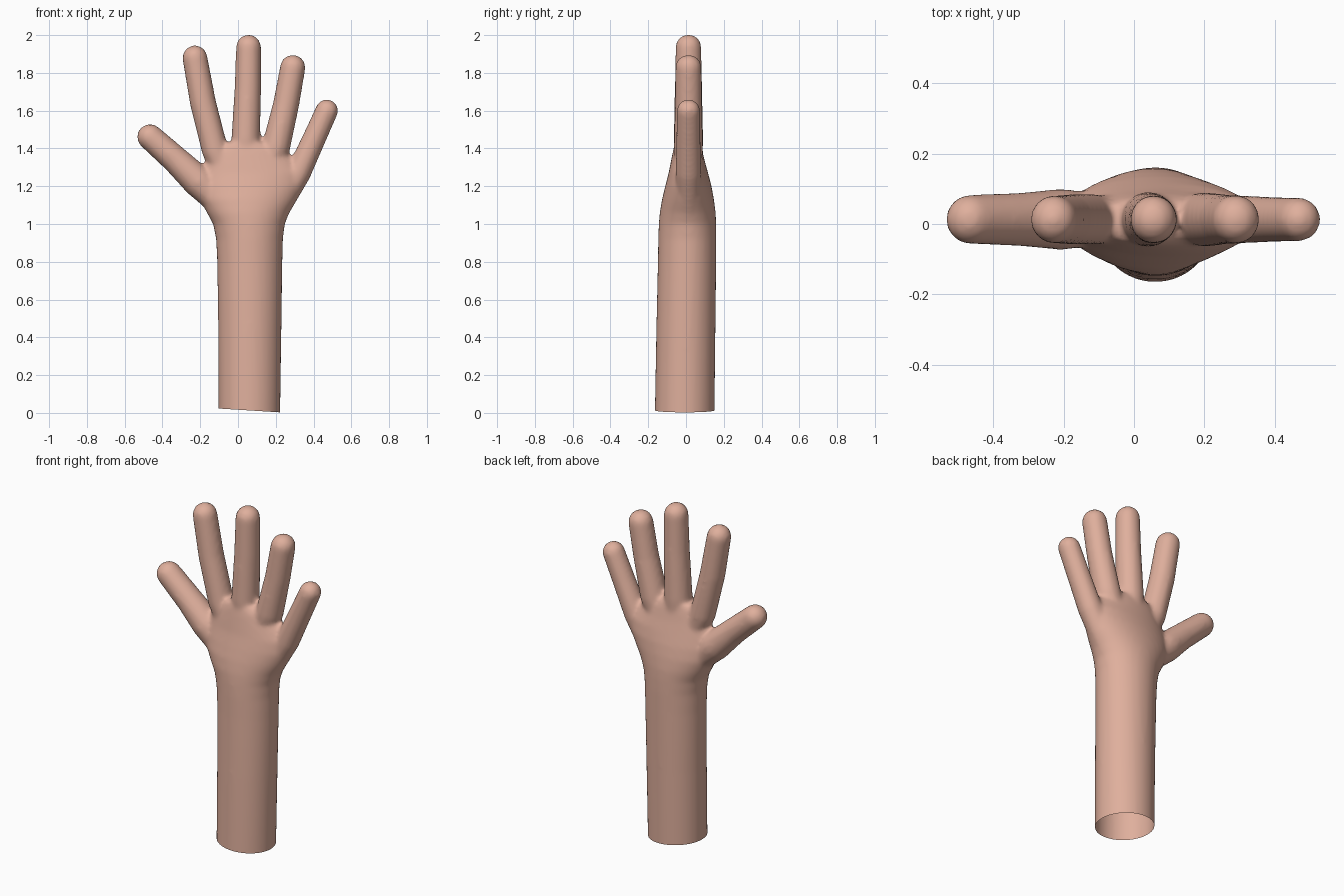
import bpy, bmesh, math
from mathutils import Vector

if "Cube" in bpy.data.objects:
    bpy.data.objects.remove(bpy.data.objects["Cube"])

skin = bpy.data.materials.new("skin")
skin.diffuse_color = (0.74, 0.43, 0.335, 1)
skin.use_nodes = True
skin.node_tree.nodes["Principled BSDF"].inputs["Base Color"].default_value = skin.diffuse_color
SEG = 40
bm = bmesh.new()


def loft(rings):
    """Skin a closed tube through rings of points and cap both ends."""
    loops = [[bm.verts.new(p) for p in ring] for ring in rings]
    for a, b in zip(loops, loops[1:]):
        for i in range(SEG):
            j = (i + 1) % SEG
            bm.faces.new((a[i], a[j], b[j], b[i]))
    bm.faces.new(loops[0][::-1])
    bm.faces.new(loops[-1])


def ellipse(center, u, v):
    return [center + u * math.cos(t) + v * math.sin(t)
            for t in (2 * math.pi * i / SEG for i in range(SEG))]


def finger(points, y=0.013):
    """Round-tipped tube along (x, z, radius) points, base to tip centre."""
    pts = [(Vector((x, y, z)), r) for x, z, r in points]
    rings = []
    for i, (p, r) in enumerate(pts):
        d = (pts[min(i + 1, len(pts) - 1)][0] - pts[max(i - 1, 0)][0]).normalized()
        side = Vector((d.z, 0, -d.x))
        rings.append(ellipse(p, side * r, Vector((0, r * 1.03, 0))))
    for k in range(1, 8):                      # domed tip
        a = k / 7.3 * math.pi / 2
        c, s = r * math.cos(a), r * math.sin(a)
        rings.append(ellipse(p + d * s, side * c, Vector((0, c * 1.03, 0))))
    loft(rings)


# forearm, wrist and palm: z, x min, x max, y min, y max
sections = [
    (-0.10, -0.103, 0.222, -0.167, 0.150), (0.45, -0.105, 0.230, -0.157, 0.156),
    (0.80, -0.110, 0.235, -0.149, 0.160), (0.92, -0.116, 0.238, -0.147, 0.161),
    (1.00, -0.132, 0.248, -0.144, 0.160), (1.06, -0.165, 0.272, -0.139, 0.157),
    (1.13, -0.200, 0.312, -0.127, 0.148), (1.20, -0.205, 0.345, -0.110, 0.135),
    (1.27, -0.190, 0.350, -0.092, 0.117), (1.33, -0.170, 0.305, -0.080, 0.100),
    (1.39, -0.135, 0.245, -0.068, 0.086), (1.43, -0.085, 0.160, -0.058, 0.076),
]
loft([ellipse(Vector(((x0 + x1) / 2, (y0 + y1) / 2, z)),
              Vector(((x1 - x0) / 2, 0, 0)), Vector((0, (y1 - y0) / 2, 0)))
      for z, x0, x1, y0, y1 in sections])

# thumb, index, middle, ring and little fingers
finger([(-0.06, 1.08, 0.07), (-0.21, 1.225, 0.084), (-0.33, 1.34, 0.073), (-0.466, 1.461, 0.068)])
finger([(-0.03, 1.18, 0.06), (-0.122, 1.39, 0.070), (-0.186, 1.645, 0.069), (-0.228, 1.880, 0.066)])
finger([(0.045, 1.20, 0.07), (0.041, 1.45, 0.076), (0.052, 1.72, 0.070), (0.056, 1.937, 0.066)])
finger([(0.12, 1.18, 0.06), (0.202, 1.41, 0.075), (0.255, 1.635, 0.069), (0.290, 1.829, 0.067)])
finger([(0.18, 1.02, 0.06), (0.320, 1.27, 0.066), (0.400, 1.445, 0.062), (0.470, 1.600, 0.060)])

bmesh.ops.recalc_face_normals(bm, faces=bm.faces)
mesh = bpy.data.meshes.new("hand_and_forearm")
bm.to_mesh(mesh)
bm.free()
hand = bpy.data.objects.new("hand_and_forearm", mesh)
bpy.context.collection.objects.link(hand)
bpy.context.view_layer.objects.active = hand
hand.select_set(True)

# fuse the parts into one soft skin
remesh = hand.modifiers.new("fuse", 'REMESH')
remesh.mode = 'VOXEL'
remesh.voxel_size = 0.012
soften = hand.modifiers.new("soften", 'SMOOTH')
soften.factor = 0.5
soften.iterations = 8
for name in ("fuse", "soften"):
    bpy.ops.object.modifier_apply(modifier=name)

# open, slightly slanted end of the forearm
bm = bmesh.new()
bm.from_mesh(hand.data)
bmesh.ops.bisect_plane(bm, geom=bm.verts[:] + bm.edges[:] + bm.faces[:],
                       plane_co=(0.22, 0, 0.003), plane_no=(0.0625, 0, 1),
                       clear_inner=True)
bm.to_mesh(hand.data)
bm.free()

hand.data.materials.clear()
hand.data.materials.append(skin)
bpy.ops.object.shade_smooth()
